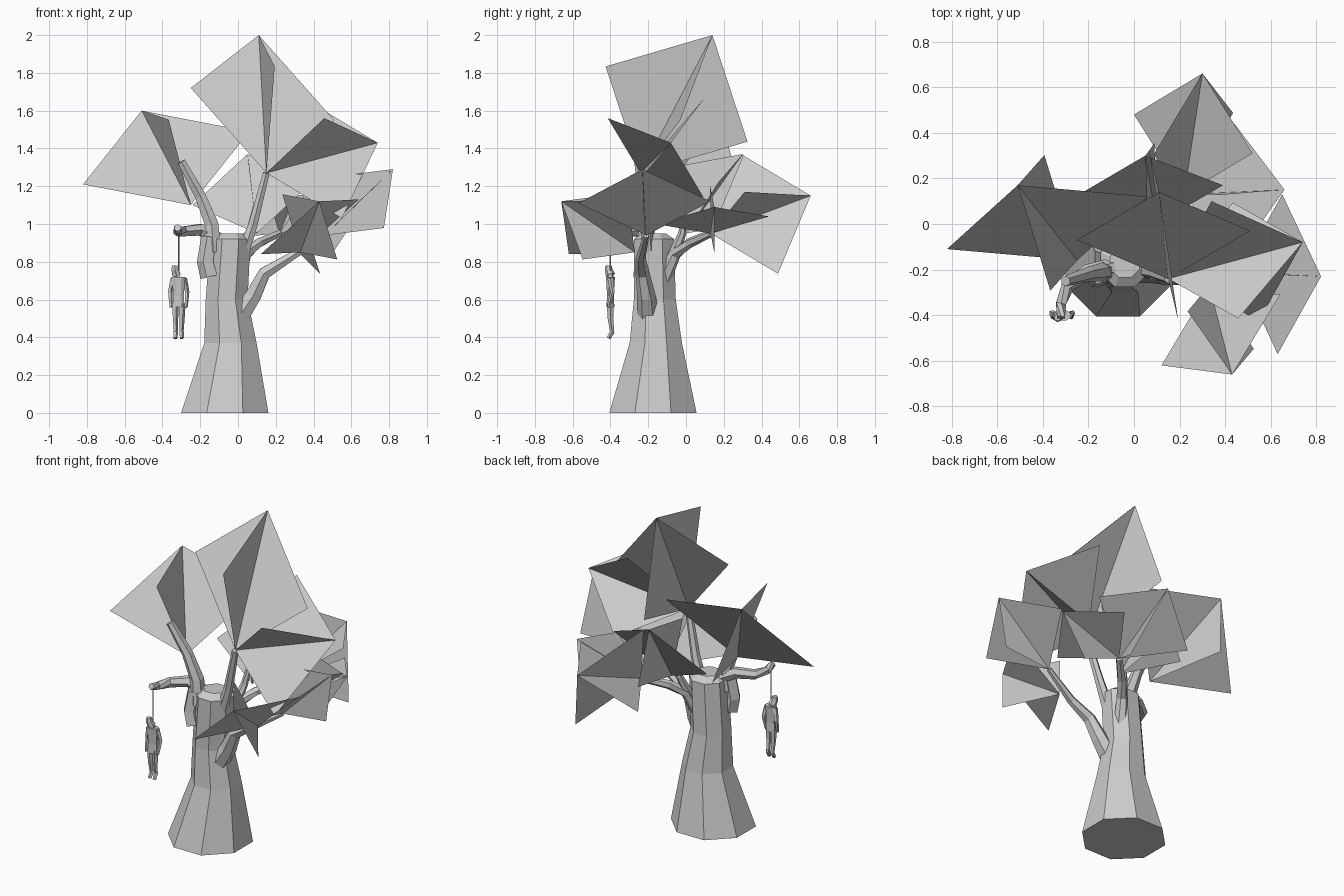
import bpy, math
from mathutils import Vector

default_cube = bpy.data.objects.get("Cube")
if default_cube:
    bpy.data.objects.remove(default_cube)

COLOUR = (.6, .6, .6, 1)
plain_grey = bpy.data.materials.new("plain_grey")
plain_grey.use_nodes = True
plain_grey.diffuse_color = COLOUR
shader = plain_grey.node_tree.nodes["Principled BSDF"]
shader.inputs["Base Color"].default_value = COLOUR


def add_mesh(name, verts, faces):
    mesh = bpy.data.meshes.new(name)
    mesh.from_pydata([tuple(vert) for vert in verts], [], faces)
    mesh.materials.append(plain_grey)
    part = bpy.data.objects.new(name, mesh)
    bpy.context.collection.objects.link(part)


def make_ring(centre, radius, sides, across, along):
    """Regular polygon of points around a centre."""
    angles = [math.tau * (step + .5) / sides for step in range(sides)]
    return [centre + radius * (across * math.cos(angle) + along * math.sin(angle))
            for angle in angles]


def skin(name, rings):
    """Join consecutive rings with flat quads and cap both ends."""
    sides = len(rings[0])
    verts = [vert for ring in rings for vert in ring]
    faces = [tuple(range(sides))[::-1], tuple(range(len(verts) - sides, len(verts)))]
    for start in range(0, len(verts) - sides, sides):
        for here in range(sides):
            there = (here + 1) % sides
            faces.append((start + here, start + there,
                          start + sides + there, start + sides + here))
    add_mesh(name, verts, faces)


def tube(name, path, thick, thin, sides=6, squash=1):
    """Faceted tube that tapers evenly along its path."""
    points = [Vector(point) for point in path]
    last = len(points) - 1
    rings = []
    for index, point in enumerate(points):
        axis = (points[min(index + 1, last)] - points[max(index - 1, 0)]).normalized()
        across = Vector((0, 1, 0)).cross(axis).normalized()
        radius = thick + (thin - thick) * index / last
        rings.append(make_ring(point, radius, sides, across, axis.cross(across) * squash))
    skin(name, rings)


def foliage(name, base, tip, wing, spread):
    """Two crossed cards sharing the ridge from base to tip."""
    base, tip, wing = Vector(base), Vector(tip), Vector(wing)
    middle = (base + tip) / 2
    outward = wing - middle
    upright = (tip - base).cross(outward).normalized() * spread
    corners = [middle + offset for offset in (outward, -outward, upright, -upright)]
    faces = [(0, 1, corner) for corner in range(2, 6)]
    add_mesh(name, [base, tip] + corners, faces)


# Trunk: flared foot, narrow waist, stump top
trunk_profile = [((-.07, -.175, 0), .25), ((-.04, -.16, .37), .15),
                 ((-.06, -.165, .6), .12), ((-.04, -.17, .92), .115),
                 ((-.04, -.17, .95), .07)]
skin("trunk", [make_ring(Vector(centre), radius, 8, Vector((1, 0, 0)), Vector((0, 1, 0)))
               for centre, radius in trunk_profile])

# Branch ends, where the foliage starts
top_end = (.15, -.24, 1.27)
left_end = (.46, -.21, .94)
back_end = (.22, .13, .95)
right_end = (-.3, -.25, 1.33)

# Branches
tube("right_knot", [(-.15, -.23, .72), (-.17, -.23, .8), (-.15, -.22, .93)], .05, .045, 5)
tube("right_branch", [(-.13, -.21, .85), (-.14, -.21, 1), (-.2, -.22, 1.15), right_end],
     .05, .024)
tube("rope_branch", [(-.1, -.19, .92), (-.2, -.21, .97), (-.29, -.27, .96),
                     (-.32, -.35, .96), (-.32, -.41, .98)], .04, .02)
tube("top_branch", [(.03, -.2, .85), (.08, -.21, 1), top_end], .035, .02)
tube("left_branch", [(0, -.2, .5), (.08, -.21, .62), (.14, -.23, .74), (.27, -.24, .82),
                     left_end], .06, .015)
tube("back_branch", [(0, -.12, .7), (.04, -.06, .84), (.11, .02, .9), back_end], .04, .02)
tube("back_twig", [(.03, -.07, .83), (.06, -.02, .95), (.09, 0, 1.1)], .03, .012)

# Foliage cards
foliage("crown_foliage", top_end, (.11, .14, 2), (-.25, -.07, 1.72), .43)
foliage("left_upper_foliage", top_end, (.74, -.08, 1.43), (.34, .1, 1.67), .33)
foliage("front_foliage", (.33, -.27, .85), (.43, -.66, 1.12), (.12, -.62, .84), .24)
foliage("left_foliage", left_end, (.82, -.23, 1.29), (.63, -.57, 1.11), .19)
foliage("back_foliage", back_end, (.3, .66, 1.15), (0, .48, .93), .37)
foliage("back_left_foliage", back_end, (.66, .15, 1.09), (.44, .44, 1.04), .19)
foliage("middle_foliage", (.1, 0, .95), (.05, .3, 1.37), (-.24, .13, 1.1), .25)
foliage("right_foliage", (-.25, -.16, 1.1), (-.51, .17, 1.6), (-.82, -.11, 1.21), .36)

# Rope and hanging figure, modelled around its own upright centre line
figure_x, figure_y = -.315, -.4


def figure_part(name, path, thick, thin, sides=5, squash=1):
    placed = [(figure_x + x, figure_y + y, z) for x, y, z in path]
    tube("figure_" + name, placed, thick, thin, sides, squash)


figure_part("rope", [(0, 0, .97), (0, 0, .7)], .004, .004)
figure_part("neck", [(0, 0, .7), (-.01, 0, .75)], .018, .014)
figure_part("head", [(-.01, 0, .73), (-.02, -.01, .76), (-.02, -.01, .78)], .025, .016, 6)
figure_part("hips", [(0, 0, .56), (0, 0, .62)], .035, .03, 8, .65)
figure_part("chest", [(0, 0, .62), (0, 0, .68), (0, 0, .72)], .03, .04, 8, .65)
for name, side in (("left", 1), ("right", -1)):
    figure_part(name + "_arm", [(side * .03, 0, .71), (side * .045, .01, .64),
                                (side * .04, -.01, .56)], .016, .009)
    figure_part(name + "_leg", [(side * .018, 0, .58), (side * .017, 0, .5),
                                (side * .015, .01, .42)], .02, .011)
    figure_part(name + "_foot", [(side * .015, .01, .43), (side * .017, -.01, .395)],
                .013, .011)
